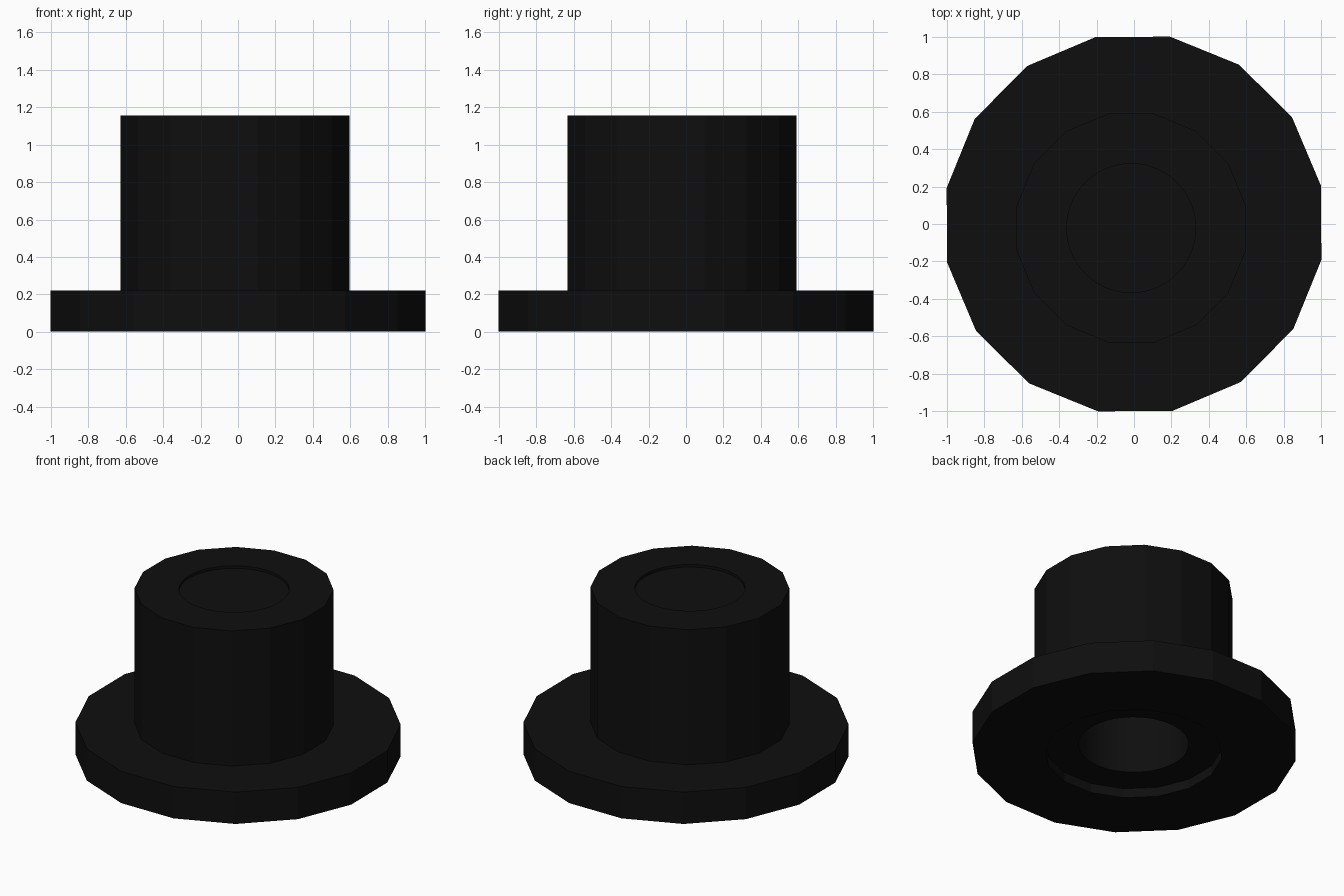
import bpy
import math

if "Cube" in bpy.data.objects:
    bpy.data.objects.remove(bpy.data.objects["Cube"])

CROWN_X, CROWN_Y = -0.015, -0.022

black = bpy.data.materials.new("soft_black")
black.diffuse_color = (0.0045, 0.0045, 0.0045, 1)
black.use_nodes = True
black.node_tree.nodes["Principled BSDF"].inputs["Base Color"].default_value = black.diffuse_color


def prism(name, sides, radius, z0, z1, x=0.0, y=0.0, turn=0.0):
    """Upright prism with flat sides facing the axes, between two heights."""
    bpy.ops.mesh.primitive_cylinder_add(
        vertices=sides, radius=radius, depth=z1 - z0,
        location=(x, y, (z0 + z1) / 2),
        rotation=(0, 0, math.pi / sides + turn))
    ob = bpy.context.object
    ob.name = name
    ob.data.materials.append(black)
    return ob


def cut(target, cutter):
    """Subtract the cutter from the target and discard the cutter."""
    mod = target.modifiers.new("cut", 'BOOLEAN')
    mod.operation = 'DIFFERENCE'
    mod.solver = 'EXACT'
    mod.object = cutter
    bpy.context.view_layer.objects.active = target
    bpy.ops.object.modifier_apply(modifier=mod.name)
    bpy.data.objects.remove(cutter, do_unlink=True)


# Wide flange with an opening that holds the crown
flange = prism("flange", 16, 1.02, 0.0, 0.22, turn=math.radians(0.4))
cut(flange, prism("flange_opening", 16, 0.556, -0.1, 0.4, CROWN_X, CROWN_Y))

# Raised crown: stepped foot inside the flange, body above it
crown = prism("crown", 16, 0.624, 0.22, 1.155, CROWN_X, CROWN_Y)
cut(crown, prism("crown_bore", 48, 0.345, 0.0, 1.4, CROWN_X, CROWN_Y))
foot = prism("crown_foot", 16, 0.556, 0.065, 0.22, CROWN_X, CROWN_Y)
cut(foot, prism("foot_bore", 48, 0.345, 0.0, 0.5, CROWN_X, CROWN_Y))

# Plug closing the bore just under the crown's top
prism("plug", 48, 0.345, 1.08, 1.137, CROWN_X, CROWN_Y)

# Smooth the round bore and plug, keep the facets crisp
for ob in bpy.data.objects:
    ob.select_set(True)
bpy.context.view_layer.objects.active = crown
bpy.ops.object.shade_smooth_by_angle(angle=math.radians(15))
